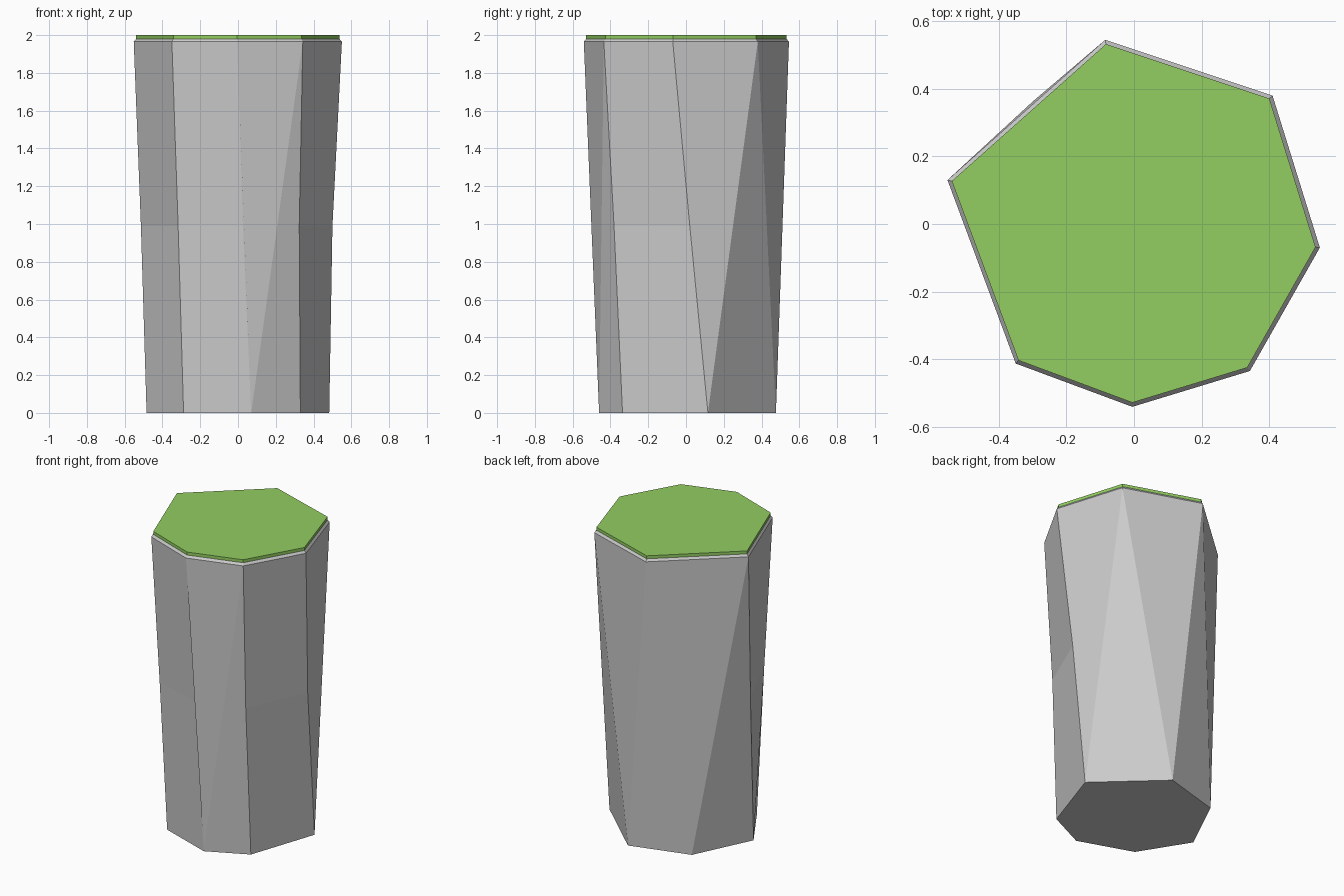
import bpy, bmesh

if "Cube" in bpy.data.objects:
    bpy.data.objects.remove(bpy.data.objects["Cube"])

# Seven-sided outlines, counter-clockwise; same index = same upright edge
RIM = [(.55, -.07), (.41, .38), (-.085, .545), (-.552, .13), (-.35, -.413), (-.005, -.541), (.343, -.435)]
BASE = [(.483, .116), (.095, .476), (-.298, .364), (-.484, -.02), (-.288, -.335), (.07, -.46), (.33, -.336)]
# Waist points exist only on the edges around the front
WAIST = {0: (.50, .02), 3: (-.514, .055), 4: (-.317, -.372), 5: (.026, -.481), 6: (.324, -.381)}
INSET = .977
RIM_Z, LIP_Z, TOP_Z, WAIST_Z = 1.965, 1.98, 2.0, .99
N = len(RIM)


def ring(bm, points, z, scale=1.0):
    return [bm.verts.new((x * scale, y * scale, z)) for x, y in points]


def bridge(bm, low, high):
    for i in range(N):
        j = (i + 1) % N
        bm.faces.new((low[i], low[j], high[j], high[i]))


def finish(bm, name):
    bmesh.ops.recalc_face_normals(bm, faces=bm.faces)
    mesh = bpy.data.meshes.new(name)
    bm.to_mesh(mesh)
    bm.free()
    obj = bpy.data.objects.new(name, mesh)
    bpy.context.collection.objects.link(obj)
    return obj


# Rock column: faceted sides, chamfered lip
bm = bmesh.new()
base = ring(bm, BASE, 0)
rim = ring(bm, RIM, RIM_Z)
lip = ring(bm, RIM, LIP_Z, INSET)
waist = {i: bm.verts.new((*p, WAIST_Z)) for i, p in WAIST.items()}
for i in range(N):
    j = (i + 1) % N
    wi = [waist[i]] if i in waist else []
    wj = [waist[j]] if j in waist else []
    if i in (3, 4, 6):      # panels split across the waist
        bm.faces.new((base[i], base[j], waist[j], waist[i]))
        bm.faces.new((waist[i], waist[j], rim[j], rim[i]))
    else:                   # panels split along a diagonal
        bm.faces.new([base[i], base[j]] + wj + [rim[j]])
        bm.faces.new([base[i], rim[j], rim[i]] + wi)
bridge(bm, rim, lip)
bm.faces.new(base[::-1])
bm.faces.new(lip)
finish(bm, "rock_column")

# Grass cap: thin slab on the lip
bm = bmesh.new()
low = ring(bm, RIM, LIP_Z, INSET)
high = ring(bm, RIM, TOP_Z, INSET)
bridge(bm, low, high)
bm.faces.new(low[::-1])
bm.faces.new(high)
grass = finish(bm, "grass_cap")
green = bpy.data.materials.new("grass_green")
green.diffuse_color = (.29, .61, .12, 1)
green.use_nodes = True
green.node_tree.nodes["Principled BSDF"].inputs["Base Color"].default_value = green.diffuse_color
grass.data.materials.append(green)
